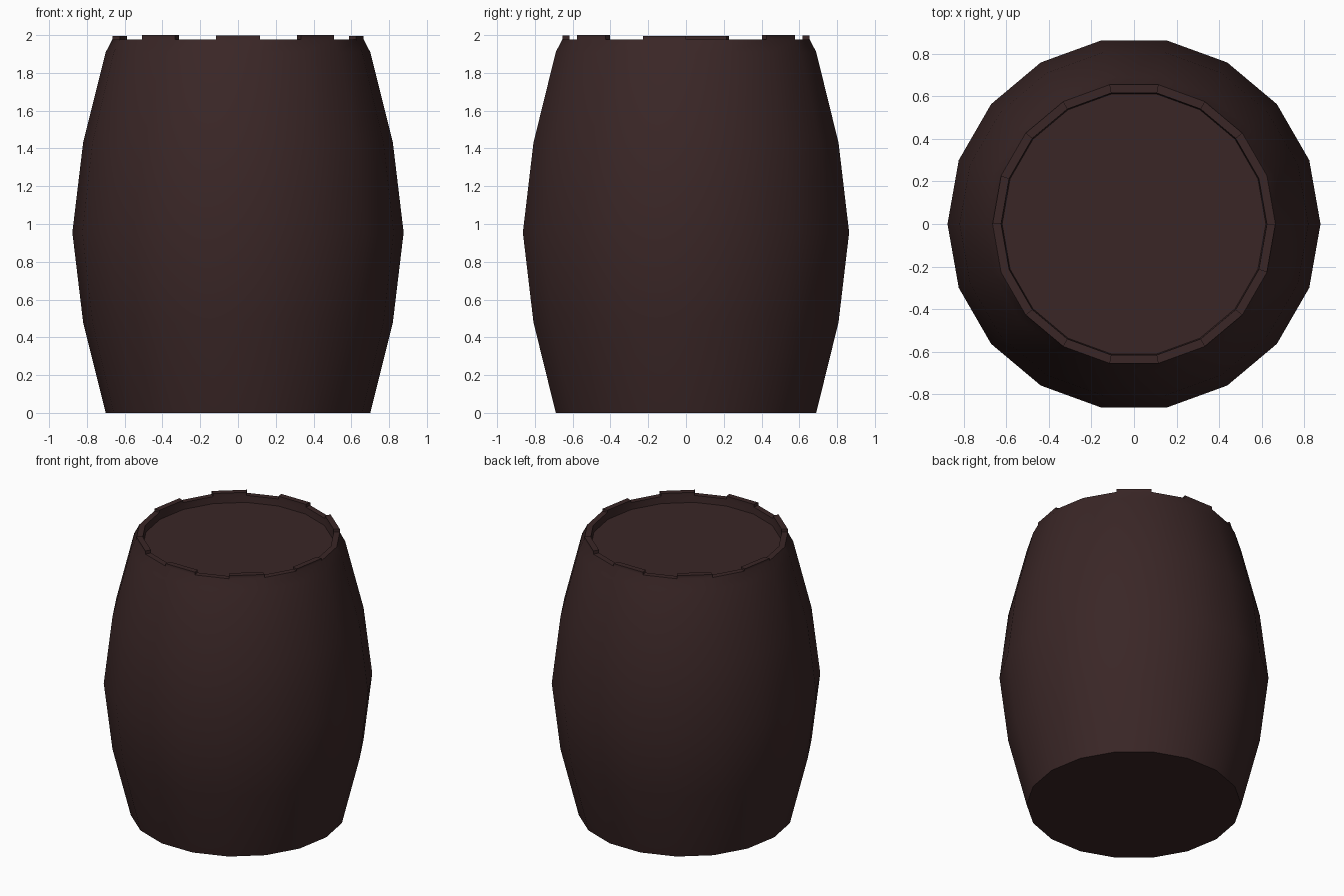
import bpy, bmesh, math

if "Cube" in bpy.data.objects:
    bpy.data.objects.remove(bpy.data.objects["Cube"])

SIDES = 18
wood = bpy.data.materials.new("dark_brown_wood")
wood.diffuse_color = (0.042, 0.0195, 0.0195, 1)
wood.use_nodes = True
wood.node_tree.nodes["Principled BSDF"].inputs["Base Color"].default_value = wood.diffuse_color


def finish(bm, name, angle):
    bmesh.ops.recalc_face_normals(bm, faces=bm.faces)
    mesh = bpy.data.meshes.new(name)
    bm.to_mesh(mesh)
    bm.free()
    mesh.materials.append(wood)
    ob = bpy.data.objects.new(name, mesh)
    bpy.context.collection.objects.link(ob)
    bpy.ops.object.select_all(action='DESELECT')
    ob.select_set(True)
    bpy.context.view_layer.objects.active = ob
    bpy.ops.object.shade_smooth_by_angle(angle=math.radians(angle))


# Barrel body: lathe profile (radius, height) from base to the recessed lid
profile = [(0.70, 0), (0.82, 0.48), (0.877, 0.955), (0.82, 1.43),
           (0.70, 1.91), (0.665, 1.978), (0.625, 1.978), (0.62, 1.93)]
bm = bmesh.new()
rings = []
for r, z in profile:
    rings.append([bm.verts.new((r * math.cos(math.tau * i / SIDES),
                                r * math.sin(math.tau * i / SIDES), z))
                  for i in range(SIDES)])
for a, b in zip(rings, rings[1:]):
    for i in range(SIDES):
        j = (i + 1) % SIDES
        bm.faces.new((a[i], a[j], b[j], b[i]))
bm.faces.new(rings[0])
bm.faces.new(rings[-1])
bm.normal_update()

# Raised stave ends: extrude some rim faces upward
heights = {90: 0.02, -90: 0.02, 50: 0.022, -50: 0.022,
           130: 0.022, -130: 0.022, -10: 0.016, 170: 0.016}
raised = []
for f in bm.faces:
    c = f.calc_center_median()
    if abs(c.z - 1.978) < 0.001:
        ang = round(math.degrees(math.atan2(c.y, c.x)))
        if ang in heights:
            raised.append((f, heights[ang]))
for f, h in raised:
    new = bmesh.ops.extrude_discrete_faces(bm, faces=[f])["faces"][0]
    bmesh.ops.translate(bm, verts=new.verts, vec=(0, 0, h))
finish(bm, "barrel", 32)
